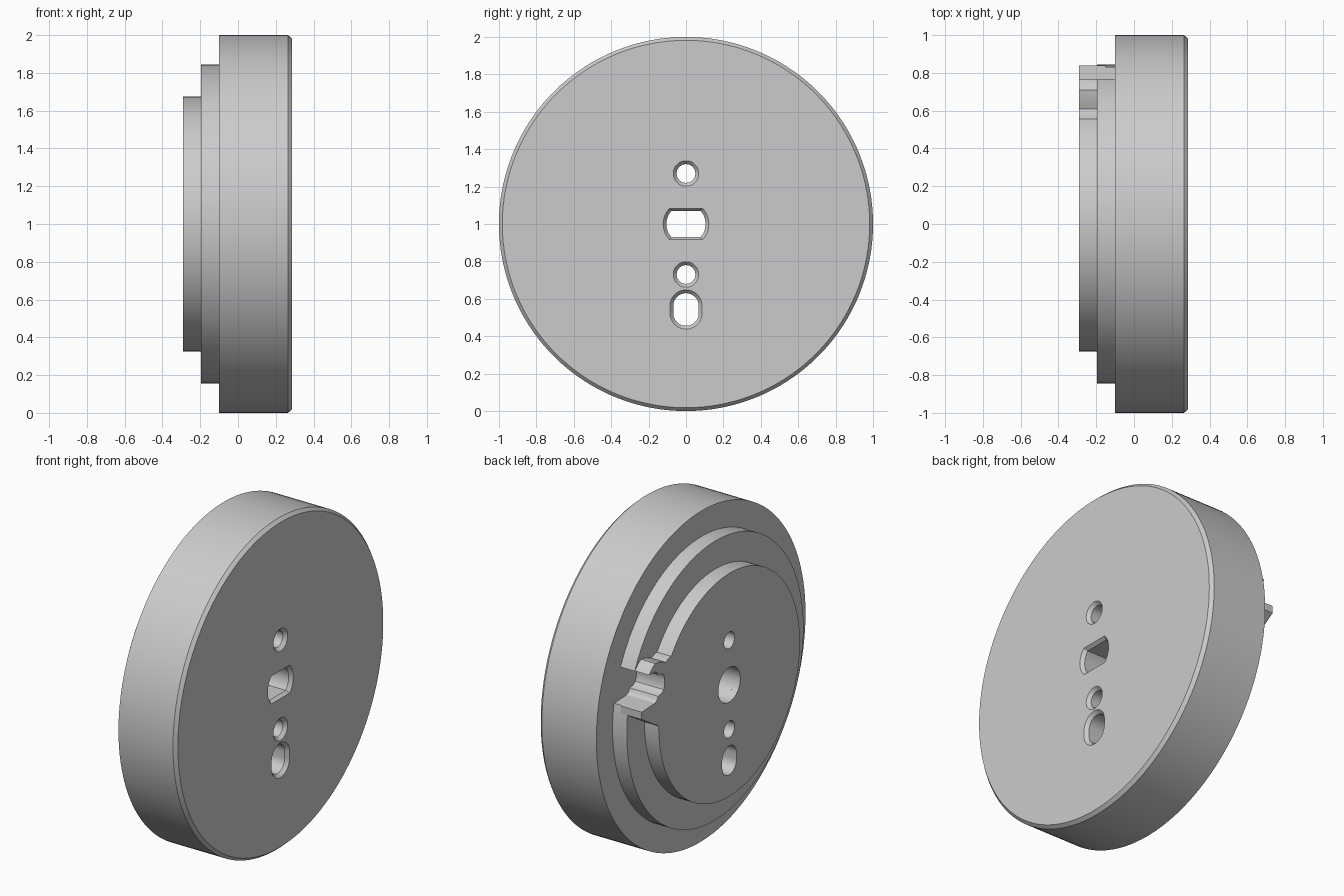
import bpy, bmesh, math

if "Cube" in bpy.data.objects:
    bpy.data.objects.remove(bpy.data.objects["Cube"])

metal = bpy.data.materials.new("plain grey")
metal.diffuse_color = (0.6, 0.6, 0.6, 1)
metal.use_nodes = True
metal.node_tree.nodes["Principled BSDF"].inputs["Base Color"].default_value = (0.6, 0.6, 0.6, 1)

AXIS = 1.0      # height of the wheel axis
FACE = 0.285    # flat outer face
STEP = -0.29    # end of the smallest step


def loft(name, sections):
    """Solid through matching (y, z) outlines, given as (x, outline) from low x to high x."""
    bm = bmesh.new()
    rings = [[bm.verts.new((x, y, z + AXIS)) for y, z in outline] for x, outline in sections]
    n = len(rings[0])
    for a, b in zip(rings, rings[1:]):
        for i in range(n):
            j = (i + 1) % n
            bm.faces.new((a[i], a[j], b[j], b[i]))
    bm.faces.new(rings[0])
    bm.faces.new(rings[-1])
    bmesh.ops.recalc_face_normals(bm, faces=bm.faces)
    mesh = bpy.data.meshes.new(name)
    bm.to_mesh(mesh)
    bm.free()
    ob = bpy.data.objects.new(name, mesh)
    bpy.context.collection.objects.link(ob)
    mesh.materials.append(metal)
    return ob


def circle(r, z=0, n=48, half=0):
    """Circle, or an upright slot when half (half its straight length) is set."""
    pts = []
    for i in range(n):
        a = 2 * math.pi * (i + 0.5) / n
        pts.append((r * math.cos(a), z + r * math.sin(a) + math.copysign(half, math.sin(a))))
    return pts


def flatted(r, flat):
    """Circle with flats at the top and bottom."""
    a0 = math.asin(flat / r)
    pts = []
    for side in (0, math.pi):
        for i in range(13):
            a = side - a0 + 2 * a0 * i / 12
            pts.append((r * math.cos(a), r * math.sin(a)))
    return pts


def combine(ob, other, operation):
    mod = ob.modifiers.new(other.name, 'BOOLEAN')
    mod.operation = operation
    mod.solver = 'EXACT'
    mod.object = other
    bpy.context.view_layer.objects.active = ob
    bpy.ops.object.modifier_apply(modifier=mod.name)
    bpy.data.objects.remove(other)


# Stepped wheel with a chamfered rim
profile = [(STEP, 0.675), (-0.195, 0.675), (-0.195, 0.845), (-0.1, 0.845),
           (-0.1, 1), (0.265, 1), (FACE, 0.982)]
wheel = loft("stepped_wheel", [(x, circle(r, n=160)) for x, r in profile])

# Raised lug that carries the notch out to the middle step
lug = [(0.5, 0.0), (0.665, 0.0), (0.69, 0.02), (0.72, 0.035), (0.838, 0.11), (0.838, 0.25),
       (0.765, 0.352), (0.745, 0.375), (0.71, 0.4), (0.66, 0.39), (0.61, 0.37), (0.565, 0.385), (0.5, 0.38)]
combine(wheel, loft("lug", [(STEP, lug), (-0.15, lug)]), 'UNION')

# Notch with a narrower rounded root
notch = [(1.0, 0.148), (0.71, 0.16), (0.69, 0.172), (0.68, 0.19), (0.65, 0.195), (0.627, 0.21),
         (0.618, 0.235), (0.618, 0.275), (0.627, 0.3), (0.65, 0.315), (0.68, 0.32), (0.69, 0.338),
         (0.71, 0.35), (1.0, 0.352)]
combine(wheel, loft("notch", [(-0.4, notch), (-0.1, notch)]), 'DIFFERENCE')


def bore(name, inner, outer):
    """Through hole widening at the outer face."""
    combine(wheel, loft(name, [(-0.4, inner), (FACE - 0.02, inner), (FACE, outer), (0.4, outer)]),
            'DIFFERENCE')


# Two pin holes, the slot and the flatted shaft hole
for z in (0.27, -0.27):
    bore("pin_hole", circle(0.05, z), circle(0.068, z))
bore("slot", circle(0.068, -0.457, half=0.019), circle(0.086, -0.457, half=0.019))
bore("shaft_flats", flatted(0.105, 0.07), flatted(0.122, 0.084))
combine(wheel, loft("shaft_hole", [(-0.4, circle(0.105)), (0.08, circle(0.105))]), 'DIFFERENCE')

# Smooth curved walls, crisp edges
bpy.ops.object.select_all(action='DESELECT')
wheel.select_set(True)
bpy.context.view_layer.objects.active = wheel
bpy.ops.object.shade_smooth_by_angle(angle=math.radians(25))
